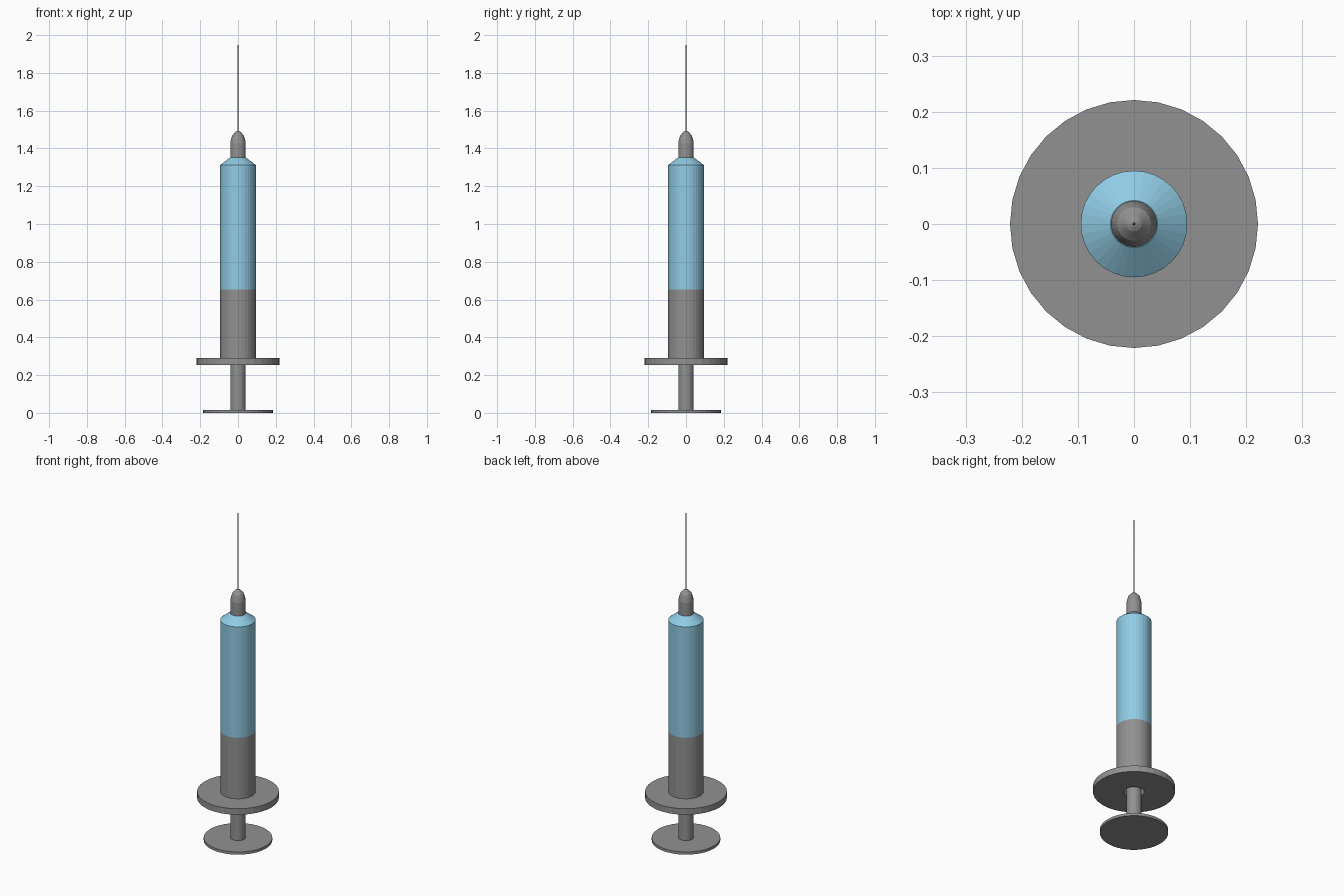
import bpy, bmesh, math

if "Cube" in bpy.data.objects:
    bpy.data.objects.remove(bpy.data.objects["Cube"])

SIDES = 32
DARK_GREY = (0.285, 0.285, 0.285, 1)
BLUE = (0.28, 0.60, 0.78, 1)


def lathe(name, profile, color=DARK_GREY, closed=False, sides=SIDES):
    """Revolve (radius, z) points around z; open profiles get end caps."""
    bm = bmesh.new()
    rings = []
    for r, z in profile:
        if r == 0:
            rings.append([bm.verts.new((0, 0, z))] * sides)
        else:
            rings.append([bm.verts.new((r * math.cos(2 * math.pi * i / sides),
                                        r * math.sin(2 * math.pi * i / sides), z))
                          for i in range(sides)])
    pairs = list(zip(rings, rings[1:]))
    if closed:
        pairs.append((rings[-1], rings[0]))
    for a, b in pairs:
        for i in range(sides):
            j = (i + 1) % sides
            bm.faces.new(list(dict.fromkeys((a[i], a[j], b[j], b[i]))))
    if not closed:
        for ring, r in ((rings[0], profile[0][0]), (rings[-1], profile[-1][0])):
            if r > 0:
                bm.faces.new(ring)
    bmesh.ops.recalc_face_normals(bm, faces=bm.faces)
    mesh = bpy.data.meshes.new(name)
    bm.to_mesh(mesh)
    bm.free()
    obj = bpy.data.objects.new(name, mesh)
    bpy.context.collection.objects.link(obj)
    mat = bpy.data.materials.new(name + "_color")
    mat.diffuse_color = color
    mat.use_nodes = True
    mat.node_tree.nodes["Principled BSDF"].inputs["Base Color"].default_value = mat.diffuse_color
    mesh.materials.append(mat)
    return obj


# Plunger: thumb disc and rod
lathe("thumb_disc", [(0.185, 0), (0.185, 0.016)])
lathe("plunger_rod", [(0.040, 0.016), (0.040, 0.62)])

# Finger flange and lower barrel share an open bore for the rod
lathe("finger_flange", [(0.055, 0.254), (0.221, 0.254),
                        (0.221, 0.29), (0.055, 0.29)], closed=True)
lathe("lower_barrel", [(0.055, 0.62), (0.055, 0.29), (0.095, 0.29), (0.095, 0.653)])

# Coloured fluid chamber with sloped shoulder
lathe("fluid_chamber", [(0.095, 0.653), (0.095, 1.312), (0.042, 1.352)], color=BLUE)

# Needle hub with rounded nose and a small step near the tip
lathe("needle_hub", [(0.041, 1.352), (0.041, 1.43), (0.036, 1.452), (0.030, 1.470),
                     (0.026, 1.474), (0.013, 1.488), (0.005, 1.492)])

# Fine needle drawn out to a point
lathe("needle", [(0.0032, 1.49), (0.0015, 1.94), (0, 2.0)], sides=12)
